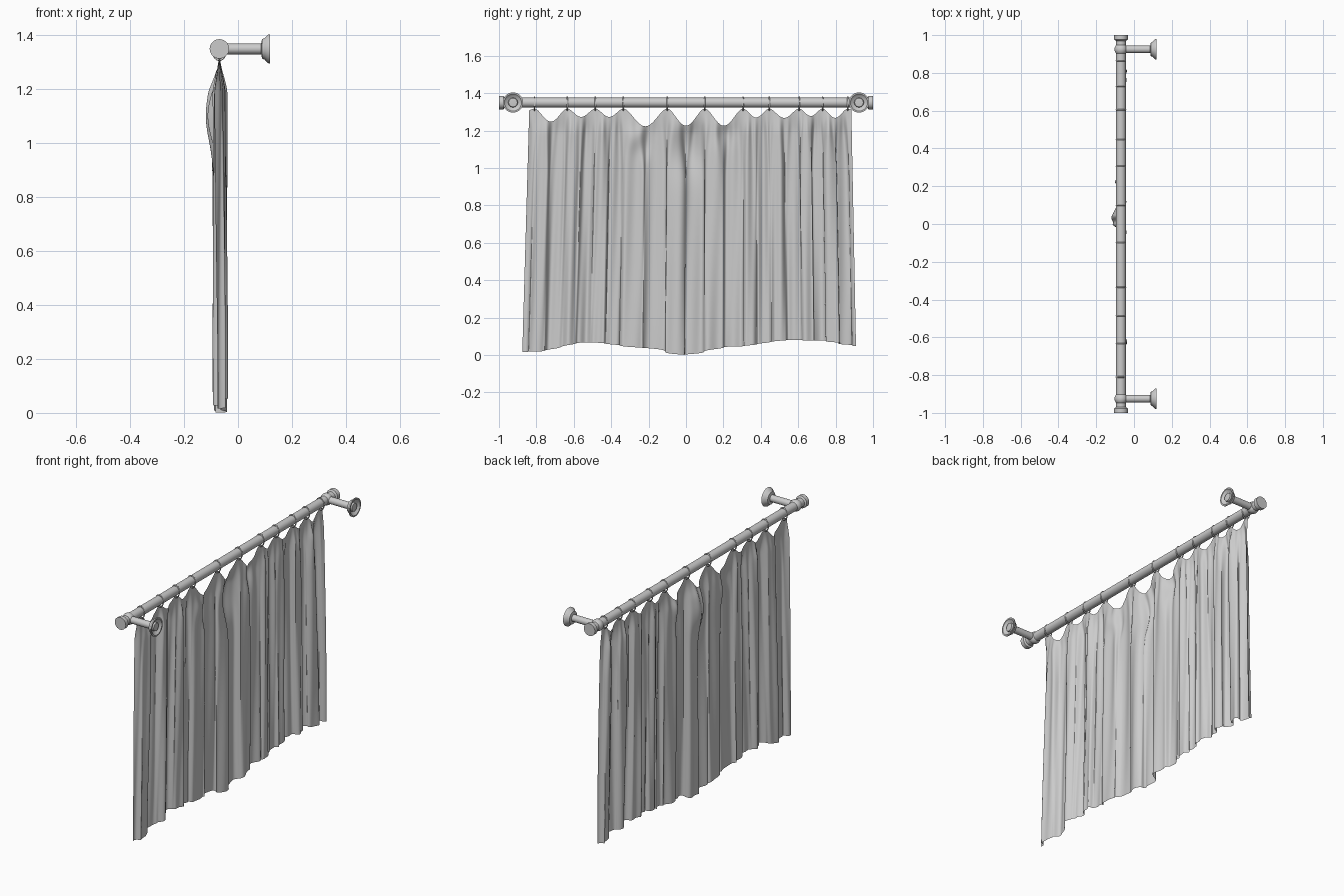
import bpy, bmesh, math
from math import sin, cos, pi, exp
from mathutils import Matrix, Vector

cube = bpy.data.objects.get("Cube")
if cube:
    bpy.data.objects.remove(cube, do_unlink=True)

grey = bpy.data.materials.new("plain grey")
grey.use_nodes = True
grey.diffuse_color = (0.6, 0.6, 0.6, 1)
grey.node_tree.nodes["Principled BSDF"].inputs["Base Color"].default_value = (0.6, 0.6, 0.6, 1)

ROD_X, ROD_Z = -0.069, 1.35
RINGS = [-0.81, -0.635, -0.485, -0.335, -0.10, 0.10, 0.305, 0.445, 0.605, 0.73, 0.865]
SAGS = [0.07, 0.045, 0.045, 0.095, 0.092, 0.092, 0.048, 0.05, 0.04, 0.05]


def finish(name, bm, angle=40):
    mesh = bpy.data.meshes.new(name)
    bm.to_mesh(mesh)
    bm.free()
    obj = bpy.data.objects.new(name, mesh)
    bpy.context.collection.objects.link(obj)
    mesh.materials.append(grey)
    bpy.ops.object.select_all(action="DESELECT")
    obj.select_set(True)
    bpy.context.view_layer.objects.active = obj
    bpy.ops.object.shade_smooth_by_angle(angle=math.radians(angle))
    return obj


def lathe(name, profile, axis, origin, steps=32):
    """Spin (distance, radius) points around an axis through origin."""
    bm = bmesh.new()
    turn = Vector((0, 0, 1)).rotation_difference(Vector(axis)).to_matrix().to_4x4()
    verts = [bm.verts.new((r, 0, d)) for d, r in profile]
    edges = [bm.edges.new(pair) for pair in zip(verts, verts[1:])]
    bmesh.ops.spin(bm, geom=verts + edges, cent=(0, 0, 0), axis=(0, 0, 1),
                   angle=2 * pi, steps=steps)
    bmesh.ops.remove_doubles(bm, verts=bm.verts, dist=0.0003)
    bmesh.ops.recalc_face_normals(bm, faces=bm.faces)
    bm.transform(Matrix.Translation(origin) @ turn)
    return finish(name, bm)


def smooth(a, b, v):
    v = min(max((v - a) / (b - a), 0), 1)
    return v * v * (3 - 2 * v)


def ease(points, v):
    """Smooth interpolation through (position, value) points."""
    for (a, p), (b, q) in zip(points, points[1:]):
        if v <= b:
            return p + (q - p) * smooth(a, b, v)
    return points[-1][1]


# Rod
lathe("rod", [(-0.98, 0), (-0.98, 0.026), (0.98, 0.026), (0.98, 0)],
      (0, 1, 0), (ROD_X, 0, ROD_Z))

# End caps, joints and wall brackets at both ends
BRACKET = [(0, 0), (0, 0.02), (0.155, 0.02), (0.158, 0.036), (0.168, 0.04),
           (0.18, 0.053), (0.187, 0.054), (0.187, 0.046), (0.175, 0.034),
           (0.172, 0.026), (0.182, 0.023), (0.184, 0)]
for side, label in ((1, "back"), (-1, "front")):
    lathe(label + "_end_cap", [(0.97, 0.026), (0.976, 0.036), (1.0, 0.036), (1.0, 0)],
          (0, side, 0), (ROD_X, 0, ROD_Z))
    ball = [(-0.034 * cos(pi * i / 12), 0.034 * sin(pi * i / 12)) for i in range(13)]
    lathe(label + "_joint", ball, (0, 1, 0), (ROD_X, side * 0.925, ROD_Z))
    lathe(label + "_bracket", BRACKET, (1, 0, 0), (ROD_X, side * 0.925, ROD_Z))

# Hanging rings
for i, y in enumerate(RINGS):
    bpy.ops.mesh.primitive_torus_add(major_radius=0.035, minor_radius=0.004, major_segments=28,
                                     minor_segments=8, location=(ROD_X, y, ROD_Z - 0.006),
                                     rotation=(pi / 2, 0, 0))
    ring = bpy.context.object
    ring.name = f"ring_{i + 1}"
    ring.scale = (0.72, 1, 1)
    ring.data.materials.append(grey)
    bpy.ops.object.shade_smooth_by_angle(angle=pi / 3)

# Curtain: a folded sheet scalloped between the rings
HEM = [(-0.88, 0.014), (-0.78, 0.018), (-0.5, 0.068), (-0.2, 0.038), (-0.01, 0.001),
       (0.25, 0.045), (0.55, 0.08), (0.68, 0.078), (0.92, 0.046)]
# Swells in the cloth: y, z, width, height, push
SWELLS = [(0, 1.1, 0.06, 0.13, -0.042), (-0.22, 1.12, 0.035, 0.08, -0.02),
          (0.2, 1.19, 0.05, 0.07, -0.02), (0.53, 0.5, 0.03, 0.5, -0.014),
          (-0.27, 1.16, 0.03, 0.06, 0.015)]
COLS, ROWS = 420, 50
LEFT, RIGHT = -0.838, 0.884


def hang(t):
    """Fold phase and top height at a place along the curtain."""
    if t <= RINGS[0]:
        return (t - RINGS[0]) / 0.17, 1.318 - 0.3 * (RINGS[0] - t)
    if t >= RINGS[-1]:
        return 10 + (t - RINGS[-1]) / 0.17, 1.318 - 0.3 * (t - RINGS[-1])
    i = max(k for k in range(10) if RINGS[k] <= t)
    s = (t - RINGS[i]) / (RINGS[i + 1] - RINGS[i])
    return i + s, 1.318 - SAGS[i] * sin(pi * s) ** 1.7


def cloth(t, v):
    phase, top = hang(t)
    hem = ease(HEM, t)
    z = hem + (top - hem) * v
    drop = smooth(0, 0.14, 1.318 - z)
    a = 2 * pi * phase
    size = 0.016 + 0.006 * sin(9 * t + 1)
    x = size * sin(a + 0.5 * (1 - v) * sin(5 * t))
    x += 0.005 * sin(2.6 * a + 2 * v) + 0.003 * sin(4.3 * a - 3 * v)
    x = ROD_X + 0.003 * (1 - v) + x * (0.12 + 0.88 * drop)
    for cy, cz, wy, wz, push in SWELLS:
        x += push * exp(-((t - cy) / wy) ** 2 - ((z - cz) / wz) ** 2) * drop
    edge = smooth(0, 0.05, t - LEFT) * smooth(0, 0.05, RIGHT - t)
    fold = 0.012 + 0.006 * sin(6.5 * t + 2)
    y = t - fold * sin(2 * a) * drop * edge * smooth(1.0, 0.75, v)
    y += (1 - v) * (0.036 * t - 0.007)
    return x, y, z


bm = bmesh.new()
grid = []
for j in range(ROWS + 1):
    v = 1 - (1 - j / ROWS) ** 1.6
    grid.append([bm.verts.new(cloth(LEFT + (RIGHT - LEFT) * i / COLS, v))
                 for i in range(COLS + 1)])
for low, high in zip(grid, grid[1:]):
    for i in range(COLS):
        bm.faces.new((low[i], low[i + 1], high[i + 1], high[i]))
finish("curtain", bm, 80)
